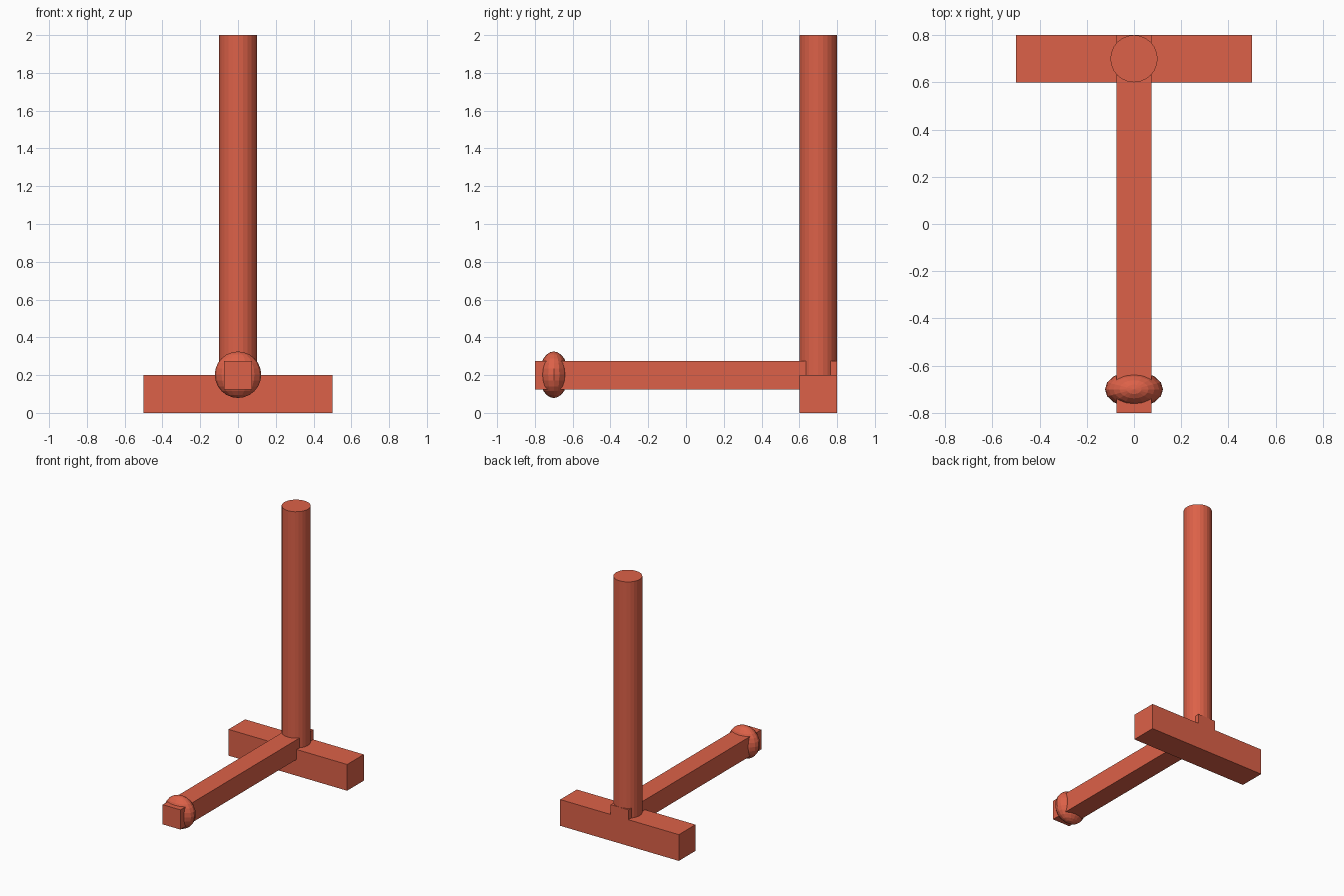
import bpy

if "Cube" in bpy.data.objects:
    bpy.data.objects.remove(bpy.data.objects["Cube"])

# One flat red for the whole stand
red = bpy.data.materials.new("brick red")
red.diffuse_color = (0.72, 0.12, 0.065, 1)
red.use_nodes = True
red.node_tree.nodes["Principled BSDF"].inputs["Base Color"].default_value = red.diffuse_color


def finish(name, scale=(1, 1, 1)):
    ob = bpy.context.object
    ob.name = ob.data.name = name
    ob.scale = scale
    bpy.ops.object.transform_apply(location=False, rotation=False, scale=True)
    ob.data.materials.append(red)
    return ob


def box(name, size, loc):
    bpy.ops.mesh.primitive_cube_add(size=1, location=loc)
    return finish(name, size)


# Cross foot at the back
box("cross_foot", (1.0, 0.2, 0.2), (0, 0.7, 0.1))

# Long beam running from front to back through the foot
box("long_beam", (0.15, 1.6, 0.15), (0, 0, 0.2))

# Upright post standing on the foot
bpy.ops.mesh.primitive_cylinder_add(vertices=24, radius=0.1, depth=1.8,
                                    location=(0, 0.7, 1.1))
finish("upright_post")

# Flattened ball around the front end of the beam
bpy.ops.mesh.primitive_uv_sphere_add(segments=16, ring_count=12, radius=1,
                                     location=(0, -0.7, 0.202))
finish("end_ball", (0.123, 0.077, 0.123))
